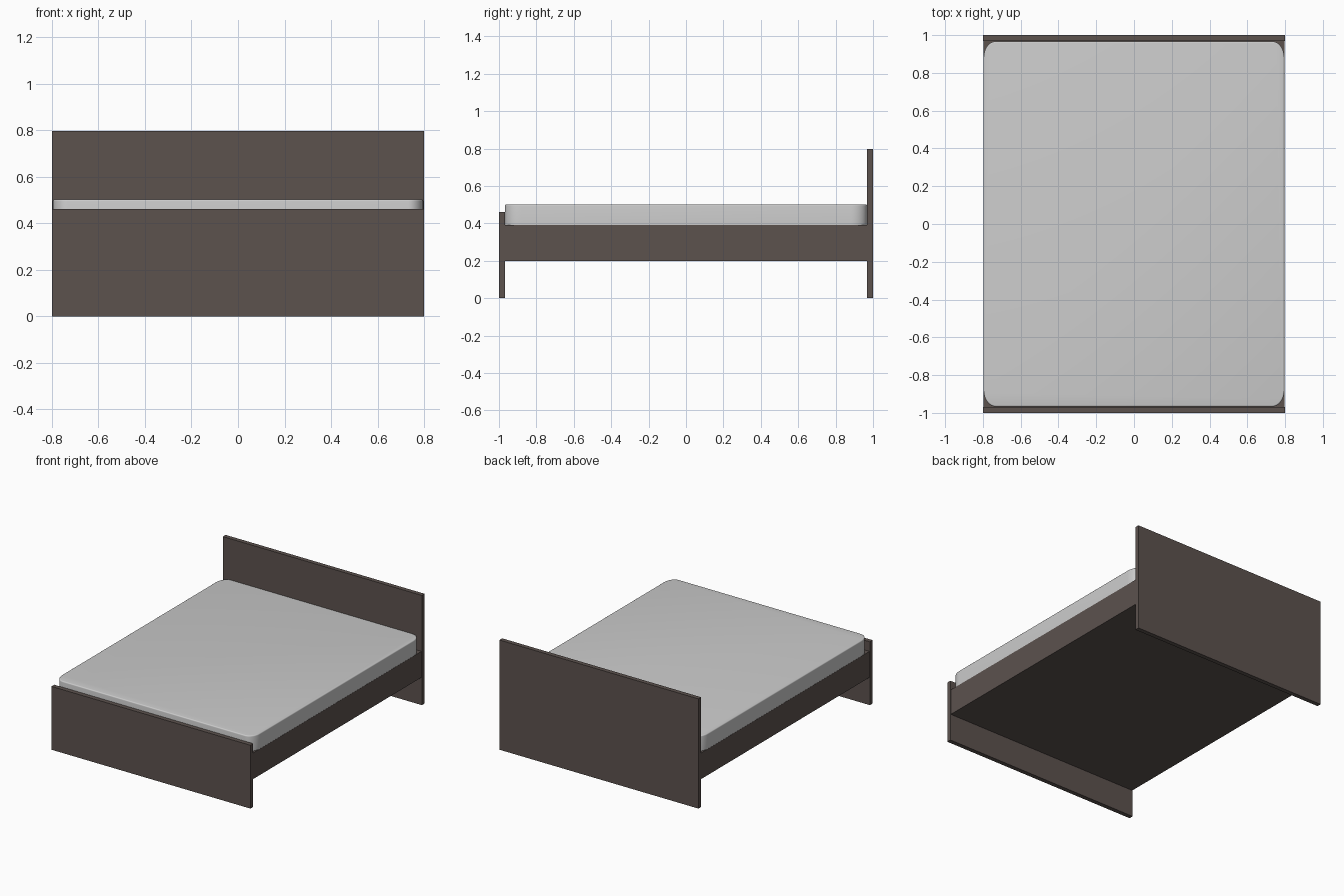
import bpy, bmesh, math

if "Cube" in bpy.data.objects:
    bpy.data.objects.remove(bpy.data.objects["Cube"])


def material(name, rgb):
    m = bpy.data.materials.new(name)
    m.diffuse_color = (*rgb, 1.0)
    m.use_nodes = True
    m.node_tree.nodes["Principled BSDF"].inputs["Base Color"].default_value = m.diffuse_color
    return m


wood = material("dark_wood", (0.107, 0.084, 0.076))
fabric = material("grey_fabric", (0.60, 0.60, 0.60))


def add_object(name, bm, mat):
    bmesh.ops.recalc_face_normals(bm, faces=bm.faces)
    me = bpy.data.meshes.new(name)
    bm.to_mesh(me)
    bm.free()
    me.materials.append(mat)
    ob = bpy.data.objects.new(name, me)
    bpy.context.collection.objects.link(ob)
    return ob


def box(name, x, y, z, mat):
    bm = bmesh.new()
    bmesh.ops.create_cube(bm, size=1)
    for v in bm.verts:
        for i, (lo, hi) in enumerate((x, y, z)):
            v.co[i] = lo if v.co[i] < 0 else hi
    return add_object(name, bm, mat)


# Wooden boards and solid base
box("headboard", (-0.8, 0.8), (0.968, 1.0), (0, 0.797), wood)
box("footboard", (-0.8, 0.8), (-1.0, -0.968), (0, 0.46), wood)
box("bed_base", (-0.797, 0.797), (-0.968, 0.968), (0.2, 0.39), wood)


# Mattress: rounded rectangle rings stacked with a softened top edge
def ring(bm, inset, z, hx=0.796, hy=0.967, rx=0.065, ry=0.085, n=10):
    verts = []
    for q, (sx, sy) in enumerate(((1, 1), (-1, 1), (-1, -1), (1, -1))):
        for k in range(n + 1):
            a = math.pi / 2 * (q + k / n)
            verts.append(bm.verts.new((sx * (hx - rx) + (rx - inset) * math.cos(a),
                                       sy * (hy - ry) + (ry - inset) * math.sin(a), z)))
    return verts


bm = bmesh.new()
r, top = 0.008, 0.502
levels = [(0.0, 0.39)]
for k in range(5):
    a = math.pi / 2 * k / 4
    levels.append((r * (1 - math.cos(a)), top - r + r * math.sin(a)))
rings = [ring(bm, i, z) for i, z in levels]
for a, b in zip(rings, rings[1:]):
    for i in range(len(a)):
        j = (i + 1) % len(a)
        bm.faces.new((a[i], a[j], b[j], b[i]))
bm.faces.new(rings[-1])
bm.faces.new(rings[0][::-1])
mattress = add_object("mattress", bm, fabric)
bpy.context.view_layer.objects.active = mattress
mattress.select_set(True)
bpy.ops.object.shade_smooth_by_angle(angle=math.radians(35))
